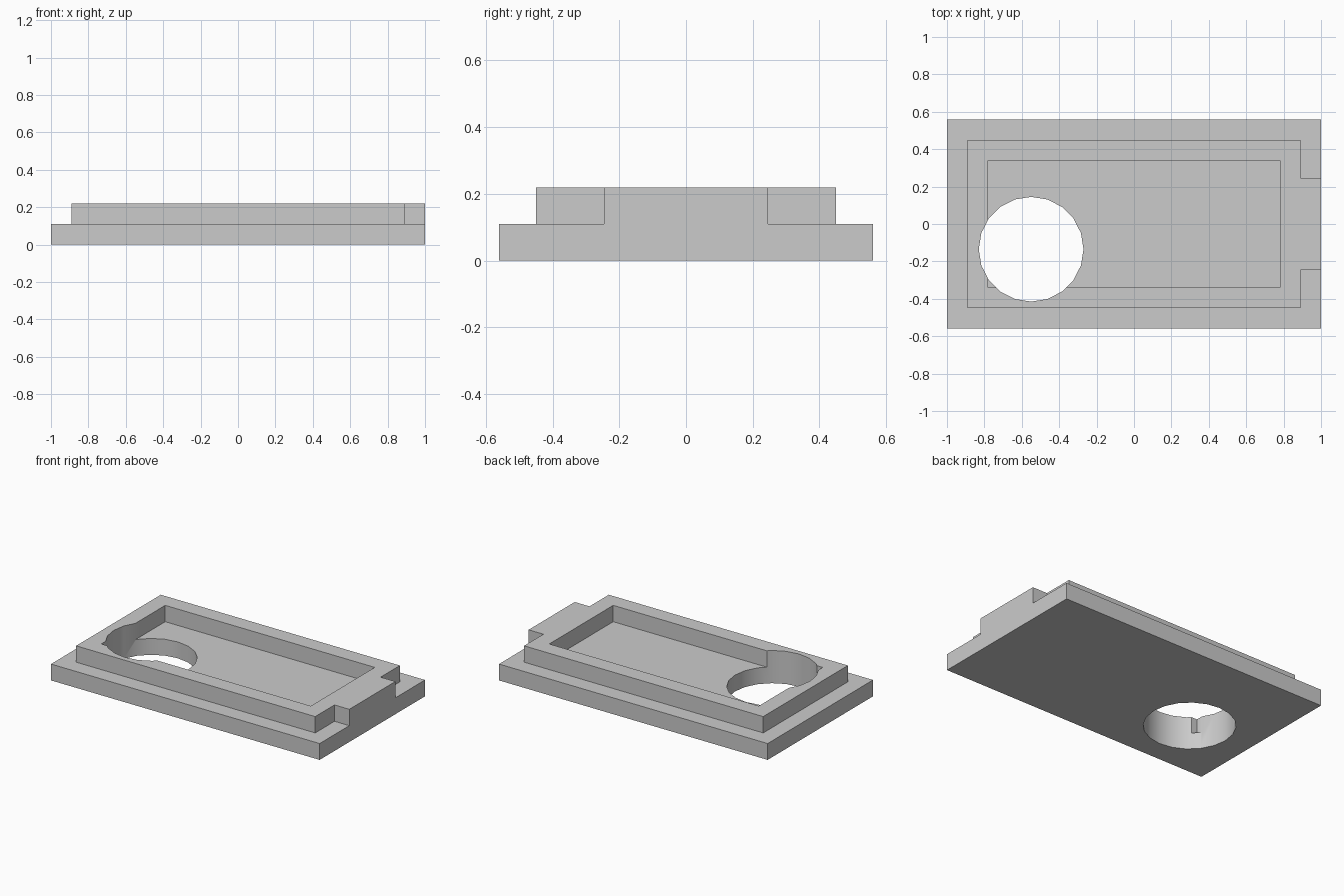
import bpy
import bmesh
from math import cos, sin, pi, radians

if "Cube" in bpy.data.objects:
    bpy.data.objects.remove(bpy.data.objects["Cube"], do_unlink=True)

# Main sizes
HALF_X, HALF_Y = 1.0, 0.56
RIM_X, RIM_Y = 0.89, 0.45
POCKET_X, POCKET_Y = 0.78, 0.34
TAB_Y = 0.245
STEP_Z, TOP_Z = 0.11, 0.22
HOLE_X, HOLE_Y, HOLE_R, HOLE_SIDES = -0.55, -0.135, 0.28, 20

grey = bpy.data.materials.new("light grey")
grey.use_nodes = True
colour = (0.6, 0.6, 0.6, 1.0)
grey.diffuse_color = colour
grey.node_tree.nodes["Principled BSDF"].inputs["Base Color"].default_value = colour


def prism(name, outline, z0, z1):
    """Extrude a flat outline between two heights."""
    bm = bmesh.new()
    face = bm.faces.new([bm.verts.new((x, y, z0)) for x, y in outline])
    top = bmesh.ops.extrude_face_region(bm, geom=[face])["geom"]
    bmesh.ops.translate(bm, vec=(0, 0, z1 - z0),
                        verts=[v for v in top if isinstance(v, bmesh.types.BMVert)])
    bmesh.ops.recalc_face_normals(bm, faces=bm.faces)
    mesh = bpy.data.meshes.new(name)
    bm.to_mesh(mesh)
    bm.free()
    mesh.materials.append(grey)
    obj = bpy.data.objects.new(name, mesh)
    bpy.context.collection.objects.link(obj)
    return obj


def rectangle(x, y):
    return [(-x, -y), (x, -y), (x, y), (-x, y)]


def cut(target, cutter):
    """Subtract the cutter and remove it."""
    mod = target.modifiers.new("cut", 'BOOLEAN')
    mod.operation = 'DIFFERENCE'
    mod.solver = 'EXACT'
    mod.object = cutter
    bpy.context.view_layer.objects.active = target
    bpy.ops.object.modifier_apply(modifier=mod.name)
    bpy.data.objects.remove(cutter, do_unlink=True)


# Solid block for base and raised rim
tray = prism("stepped_tray", rectangle(HALF_X, HALF_Y), 0, TOP_Z)

# Ledge around the rim, left open at the end tab
far_x, far_y = HALF_X + 0.1, HALF_Y + 0.1
upper = [(far_x, TAB_Y), (RIM_X, TAB_Y), (RIM_X, RIM_Y), (-RIM_X, RIM_Y)]
outer = [(-far_x, far_y), (far_x, far_y)]
ledge = upper + [(x, -y) for x, y in reversed(upper)]
ledge += [(x, -y) for x, y in reversed(outer)] + outer
cut(tray, prism("ledge_cutter", ledge, STEP_Z, TOP_Z + 0.1))

# Shallow pocket
cut(tray, prism("pocket_cutter", rectangle(POCKET_X, POCKET_Y), STEP_Z, TOP_Z + 0.1))

# Round through hole biting into the rim
circle = [(HOLE_X + HOLE_R * cos(2 * pi * i / HOLE_SIDES),
           HOLE_Y + HOLE_R * sin(2 * pi * i / HOLE_SIDES)) for i in range(HOLE_SIDES)]
cut(tray, prism("hole_cutter", circle, -0.1, TOP_Z + 0.1))

# Smooth hole wall, sharp edges elsewhere
bpy.ops.object.select_all(action='DESELECT')
tray.select_set(True)
bpy.context.view_layer.objects.active = tray
bpy.ops.object.shade_smooth_by_angle(angle=radians(30))
